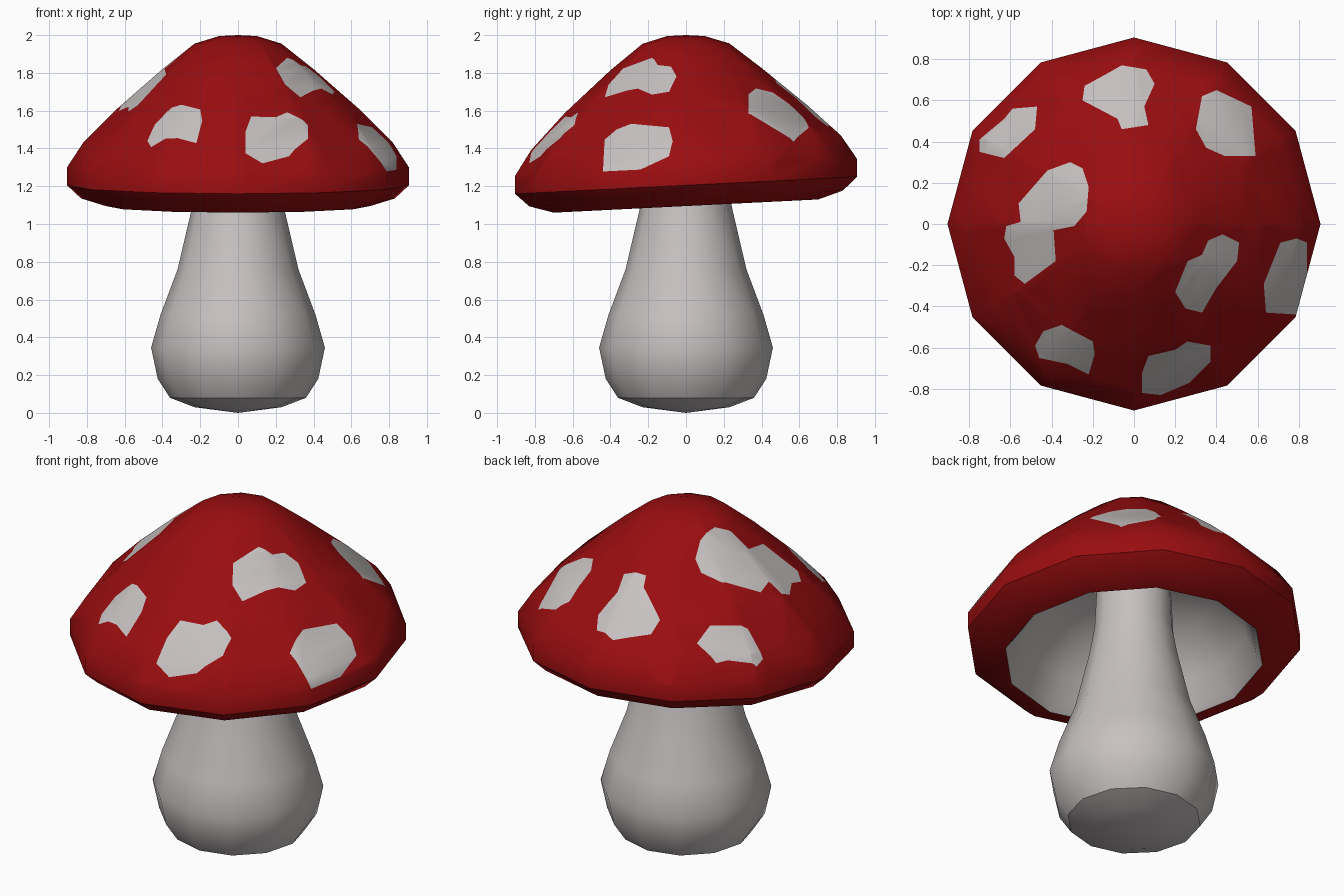
import bpy, bmesh, math
from mathutils import Vector

if "Cube" in bpy.data.objects:
    bpy.data.objects.remove(bpy.data.objects["Cube"])

SIDES = 12


def material(name, rgb):
    m = bpy.data.materials.new(name)
    m.diffuse_color = (*rgb, 1)
    m.use_nodes = True
    m.node_tree.nodes["Principled BSDF"].inputs["Base Color"].default_value = m.diffuse_color
    return m


RED = material("cap_red", (0.32, 0.004, 0.005))
CREAM = material("pale_grey", (0.57, 0.53, 0.53))


def lathe(profile):
    """Revolve (radius, z) points, ordered top to bottom; radius 0 closes to a point."""
    bm = bmesh.new()
    rings = []
    for r, z in profile:
        if r == 0:
            rings.append([bm.verts.new((0, 0, z))] * SIDES)
        else:
            rings.append([bm.verts.new((r * math.cos(a), r * math.sin(a), z))
                          for a in (2 * math.pi * i / SIDES for i in range(SIDES))])
    for up, low in zip(rings, rings[1:]):
        for i in range(SIDES):
            j = (i + 1) % SIDES
            corners = dict.fromkeys((up[i], low[i], low[j], up[j]))
            bm.faces.new(list(corners))
    bmesh.ops.recalc_face_normals(bm, faces=bm.faces)
    return bm


def finish(bm, name, mats, angle):
    mesh = bpy.data.meshes.new(name)
    bm.to_mesh(mesh)
    bm.free()
    for m in mats:
        mesh.materials.append(m)
    ob = bpy.data.objects.new(name, mesh)
    bpy.context.collection.objects.link(ob)
    bpy.ops.object.select_all(action='DESELECT')
    ob.select_set(True)
    bpy.context.view_layer.objects.active = ob
    bpy.ops.object.shade_smooth_by_angle(angle=math.radians(angle))
    return ob


def inside(p, poly):
    hit = False
    for (x1, y1), (x2, y2) in zip(poly, poly[1:] + poly[:1]):
        if (y1 > p.y) != (y2 > p.y) and p.x < x1 + (p.y - y1) * (x2 - x1) / (y2 - y1):
            hit = not hit
    return hit


def cut_spot(bm, poly):
    """Cut a spot outline straight down into the cap's upper faces and colour it."""
    xs, ys = zip(*poly)

    def nearby():
        out = []
        for f in bm.faces:
            if f.normal.z < 0.05 or f.calc_center_median().z < 1.22 or f.material_index == 1:
                continue
            fx = [v.co.x for v in f.verts]
            fy = [v.co.y for v in f.verts]
            if (max(fx) > min(xs) and min(fx) < max(xs)
                    and max(fy) > min(ys) and min(fy) < max(ys)):
                out.append(f)
        return out

    for (x1, y1), (x2, y2) in zip(poly, poly[1:] + poly[:1]):
        faces = nearby()
        geom = list({e for f in faces for e in f.edges} | {v for f in faces for v in f.verts})
        bmesh.ops.bisect_plane(bm, geom=geom + faces, dist=1e-5, plane_co=(x1, y1, 0),
                               plane_no=Vector((y2 - y1, x1 - x2, 0)).normalized())
    bm.normal_update()
    for f in nearby():
        if inside(f.calc_center_median(), poly):
            f.material_index = 1


# Stem: bulbous foot tapering up into the cap
stem = lathe([(0, 1.55), (0.2, 1.55), (0.215, 1.25), (0.245, 1.08), (0.32, 0.76), (0.41, 0.52),
              (0.46, 0.345), (0.425, 0.18), (0.36, 0.08), (0.23, 0.03), (0, 0.0)])
finish(stem, "stem", [CREAM], 35)

# Cap: domed outside, rolled rim, hollow underneath
cap = lathe([(0, 2.0), (0.1, 1.995), (0.23, 1.955), (0.4, 1.82), (0.64, 1.61), (0.82, 1.43),
             (0.905, 1.30), (0.905, 1.205), (0.83, 1.135), (0.70, 1.095),
             (0.67, 1.13), (0.61, 1.27), (0.45, 1.45), (0.2, 1.54), (0, 1.55)])
for f in cap.faces:
    c = f.calc_center_median()
    if c.xy.length < 0.69 and f.normal.z < 0 or f.normal.dot(Vector((c.x, c.y, 0))) < -0.01:
        f.material_index = 1
# The cap leans forward a little, except at its crown
for v in cap.verts:
    v.co.z += 0.05 * v.co.y * min(1, (2 - v.co.z) / 0.6)
cap.normal_update()

# Spots, as outlines seen from above
SPOTS = [
    [(-.06, .77), (.06, .75), (.10, .68), (.05, .57), (.07, .48), (-.06, .46), (-.08, .51),
     (-.25, .60), (-.24, .67), (-.13, .73)],
    [(.40, .65), (.57, .57), (.59, .33), (.44, .33), (.35, .37), (.30, .46), (.33, .62)],
    [(-.59, .56), (-.47, .57), (-.48, .46), (-.63, .32), (-.75, .35), (-.75, .41), (-.63, .51)],
    [(-.31, .30), (-.25, .27), (-.22, .18), (-.23, .06), (-.29, -.01), (-.39, -.03),
     (-.38, -.18), (-.53, -.29), (-.58, -.25), (-.58, -.16), (-.63, -.07), (-.62, -.01),
     (-.55, .01), (-.56, .10), (-.42, .26)],
    [(.43, -.05), (.51, -.09), (.50, -.18), (.40, -.31), (.33, -.43), (.25, -.41),
     (.20, -.33), (.26, -.18), (.33, -.15), (.36, -.08)],
    [(.79, -.07), (.84, -.09), (.84, -.24), (.80, -.44), (.64, -.43), (.63, -.29), (.71, -.09)],
    [(-.35, -.49), (-.20, -.57), (-.19, -.63), (-.22, -.73), (-.32, -.68), (-.46, -.65),
     (-.48, -.59), (-.44, -.52)],
    [(.26, -.57), (.37, -.59), (.37, -.67), (.27, -.77), (.13, -.83), (.04, -.82),
     (.04, -.72), (.07, -.64), (.20, -.61)],
]
for outline in SPOTS:
    cut_spot(cap, outline)
finish(cap, "cap", [RED, CREAM], 35)
